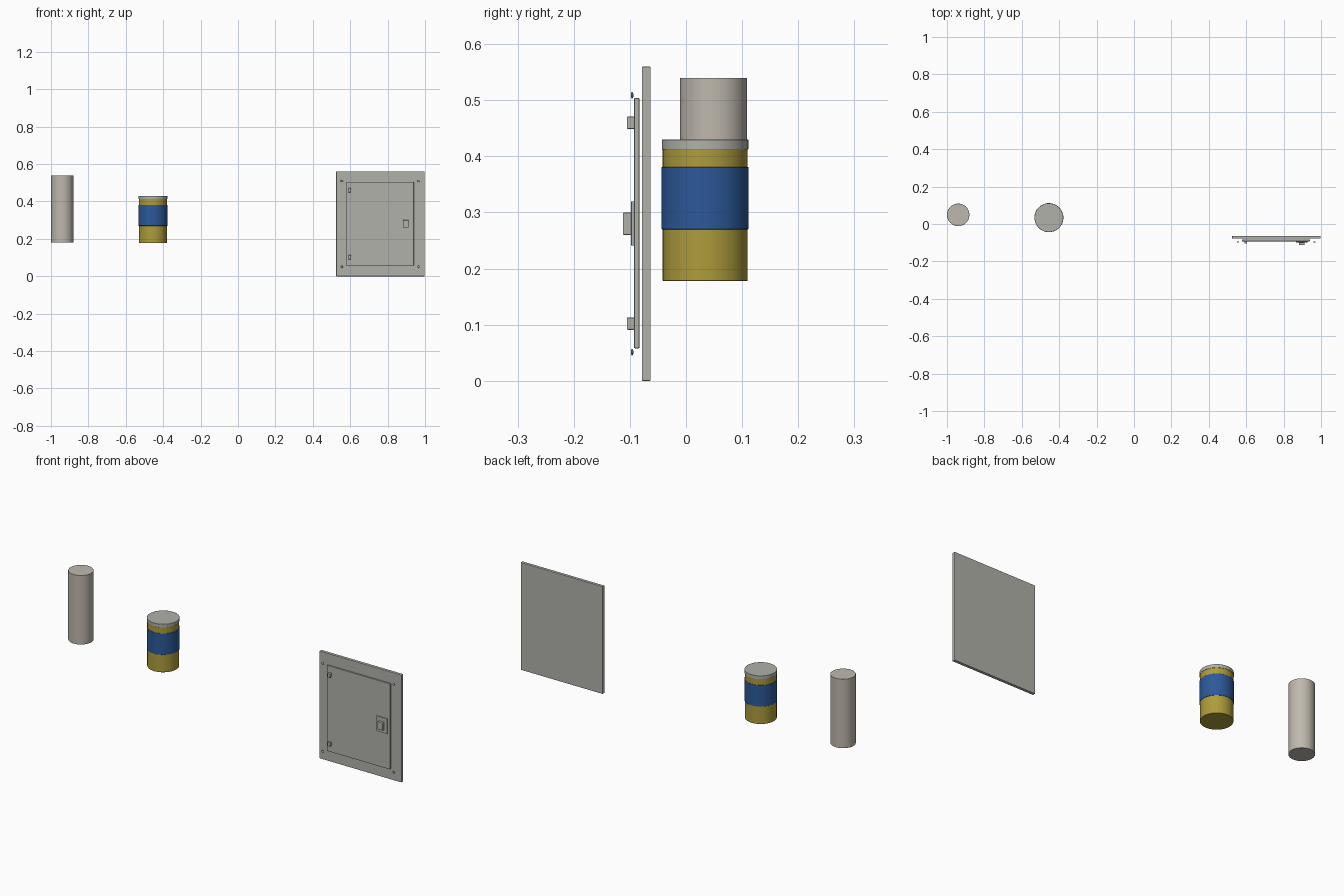
import bpy, math

if "Cube" in bpy.data.objects:
    bpy.data.objects.remove(bpy.data.objects["Cube"])


def material(name, rgb):
    m = bpy.data.materials.new(name)
    m.diffuse_color = (*rgb, 1)
    m.use_nodes = True
    m.node_tree.nodes["Principled BSDF"].inputs["Base Color"].default_value = m.diffuse_color
    return m


def finish(ob, name, mat, bevel):
    ob.name = name
    if mat:
        ob.data.materials.append(mat)
    if bevel:
        b = ob.modifiers.new("bevel", 'BEVEL')
        b.width, b.segments = bevel, 2
        b.limit_method = 'ANGLE'
    return ob


def box(name, x, y, z, mat=None, bevel=0.0015):
    """Box from (min, max) ranges on each axis."""
    mid = [(a + b) / 2 for a, b in (x, y, z)]
    bpy.ops.mesh.primitive_cube_add(size=1, location=mid)
    ob = bpy.context.object
    ob.scale = [b - a for a, b in (x, y, z)]
    bpy.ops.object.transform_apply(location=False, rotation=False, scale=True)
    return finish(ob, name, mat, bevel)


def can(name, x, y, r, z0, z1, mat=None, bevel=0.001):
    bpy.ops.mesh.primitive_cylinder_add(vertices=64, radius=r, depth=z1 - z0,
                                        location=(x, y, (z0 + z1) / 2))
    bpy.ops.object.shade_smooth_by_angle(angle=math.radians(35))
    return finish(bpy.context.object, name, mat, bevel)


yellow = material("mustard", (0.42, 0.33, 0.045))
blue = material("blue", (0.025, 0.10, 0.32))
beige = material("beige", (0.52, 0.48, 0.42))
grey = material("panel_grey", (0.44, 0.44, 0.40))

# Plain tall cylinder
can("tall_cylinder", -0.94, 0.049, 0.06, 0.18, 0.54, beige)

# Can with label band and lid
can("can_body", -0.455, 0.034, 0.0755, 0.178, 0.416, yellow)
can("can_label", -0.455, 0.034, 0.0775, 0.27, 0.381, blue)
can("can_lid", -0.455, 0.034, 0.077, 0.412, 0.43, grey)

# Access panel: frame plate and door
box("panel_frame", (0.525, 0.997), (-0.0785, -0.063), (0.0, 0.56), grey)
box("panel_door", (0.577, 0.94), (-0.0925, -0.083), (0.058, 0.504), grey)

# Hinges
for z in (0.102, 0.46):
    box("hinge", (0.59, 0.604), (-0.1055, -0.0915), (z - 0.011, z + 0.011), grey, 0.002)

# Latch plate and handle
box("latch_plate", (0.866, 0.928), (-0.098, -0.092), (0.241, 0.32), grey)
box("latch_handle", (0.881, 0.912), (-0.1125, -0.0975), (0.26, 0.30), grey, 0.002)

# Corner screws
for x in (0.555, 0.965):
    for z in (0.051, 0.509):
        bpy.ops.mesh.primitive_uv_sphere_add(segments=20, ring_count=10, radius=0.006,
                                             location=(x, -0.096, z))
        screw = bpy.context.object
        screw.scale.y = 0.4
        bpy.ops.object.shade_smooth()
        finish(screw, "corner_screw", grey, 0)
